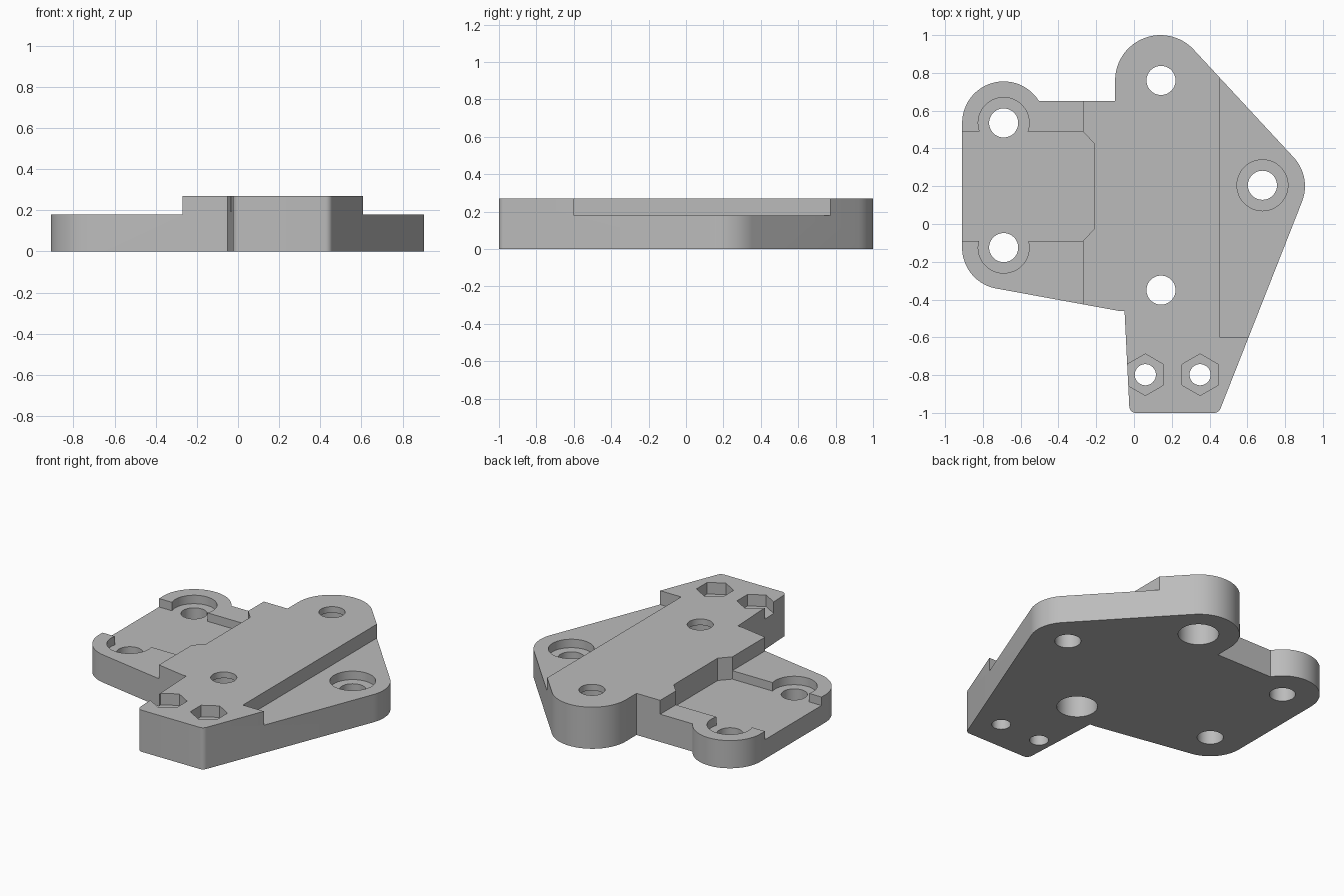
import bpy
import bmesh
from math import cos, sin, radians

TOP, DECK, FLOOR = 0.27, 0.18, 0.125

cube = bpy.data.objects.get("Cube")
if cube:
    bpy.data.objects.remove(cube, do_unlink=True)

grey = bpy.data.materials.new("plain grey")
grey.use_nodes = True
colour = (0.5, 0.5, 0.5, 1)
grey.diffuse_color = colour
grey.node_tree.nodes["Principled BSDF"].inputs["Base Color"].default_value = colour


def arc(cx, cy, r, start, end, steps=24):
    angles = [radians(start + (end - start) * i / steps) for i in range(steps + 1)]
    return [(cx + r * cos(a), cy + r * sin(a)) for a in angles]


def circle(cx, cy, r, sides=48, turn=0):
    return arc(cx, cy, r, turn, turn + 360, sides)[:-1]


def prism(name, points, z0, z1):
    """Extrude a counter-clockwise profile from z0 to z1."""
    bm = bmesh.new()
    base = bm.faces.new([bm.verts.new((x, y, z0)) for x, y in points])
    top = bmesh.ops.extrude_face_region(bm, geom=[base])["geom"]
    bmesh.ops.translate(bm, vec=(0, 0, z1 - z0),
                        verts=[v for v in top if isinstance(v, bmesh.types.BMVert)])
    bmesh.ops.recalc_face_normals(bm, faces=bm.faces)
    mesh = bpy.data.meshes.new(name)
    bm.to_mesh(mesh)
    bm.free()
    mesh.materials.append(grey)
    obj = bpy.data.objects.new(name, mesh)
    bpy.context.collection.objects.link(obj)
    return obj


# Plate outline, counter-clockwise from the right lobe
outline = (
    arc(0.68, 0.2, 0.225, -21.5, 42.6)
    + arc(0.14, 0.76, 0.24, 42.6, 180)
    + [(-0.1, 0.65)]
    + arc(-0.69, 0.535, 0.22, 31.5, 180)
    + arc(-0.69, -0.125, 0.22, 180, 260)
    + [(-0.08, -0.46), (-0.05, -0.46)]
    + arc(0.01, -0.965, 0.035, 182, 270, 8)
    + arc(0.425, -0.965, 0.035, 270, 338.5, 8)
)
plate = prism("mounting_plate", outline, 0, TOP)
bpy.context.view_layer.objects.active = plate
plate.select_set(True)


def cut(points, z0, z1=0.5):
    cutter = prism("cutter", points, z0, z1)
    cutter.hide_render = True
    mod = plate.modifiers.new("cut", "BOOLEAN")
    mod.operation = "DIFFERENCE"
    mod.solver = "EXACT"
    mod.object = cutter
    bpy.ops.object.modifier_apply(modifier=mod.name)
    bpy.data.objects.remove(cutter, do_unlink=True)


# Lowered side decks
cut([(-2, -2), (-0.27, -2), (-0.27, 2), (-2, 2)], DECK)
cut([(0.455, -0.6), (2, -0.6), (2, 2), (0.455, 2)], DECK)

# Open pocket with chamfered inner corners
cut([(-2, -0.09), (-0.27, -0.09), (-0.21, -0.025), (-0.21, 0.425),
     (-0.27, 0.49), (-2, 0.49)], FLOOR)

# Counterbored screw holes in the decks
for x, y in ((-0.69, 0.535), (-0.69, -0.125), (0.68, 0.205)):
    cut(circle(x, y, 0.135), FLOOR)
    cut(circle(x, y, 0.077), -0.1)

# Holes through the spine, widened from below
for y in (0.76, -0.35):
    cut(circle(0.143, y, 0.077), -0.1)
    cut(circle(0.143, y, 0.12), -0.1, TOP - 0.04)

# Hexagonal nut recesses with bolt holes
for x in (0.06, 0.35):
    cut(circle(x, -0.798, 0.11, 6, 30), TOP - 0.075)
    cut(circle(x, -0.798, 0.056), -0.1)

bpy.ops.object.shade_smooth_by_angle(angle=radians(25))
